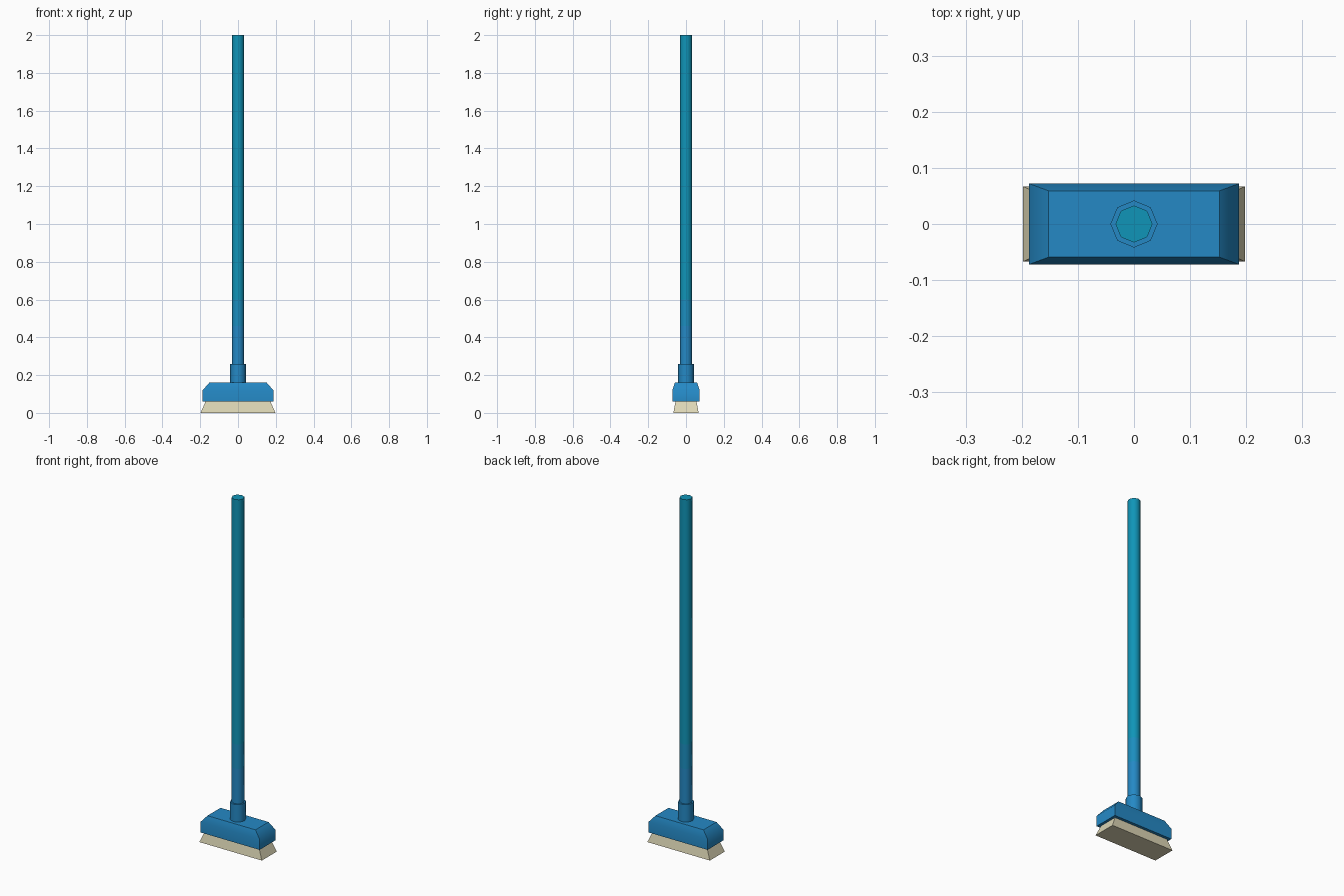
import bpy, bmesh, math

if "Cube" in bpy.data.objects:
    bpy.data.objects.remove(bpy.data.objects["Cube"])


def material(name, rgb):
    m = bpy.data.materials.new(name)
    m.diffuse_color = (*rgb, 1)
    m.use_nodes = True
    m.node_tree.nodes["Principled BSDF"].inputs["Base Color"].default_value = m.diffuse_color
    return m


BLUE = material("blue", (0.018, 0.250, 0.560))
MID = material("blue_teal", (0.011, 0.270, 0.520))
TEAL = material("teal", (0.005, 0.300, 0.480))
CREAM = material("cream_bristle", (0.73, 0.68, 0.47))


def loft(name, rings, mats, smooth=46.5):
    """Join rings of points into a closed solid; mats gives one material per band."""
    bm = bmesh.new()
    loops = [[bm.verts.new(p) for p in ring] for ring in rings]
    n = len(loops[0])
    slots = list(dict.fromkeys(mats))
    for k, mat in enumerate(mats):
        a, b = loops[k], loops[k + 1]
        for i in range(n):
            j = (i + 1) % n
            bm.faces.new((a[i], a[j], b[j], b[i])).material_index = slots.index(mat)
    bm.faces.new(loops[0][::-1]).material_index = slots.index(mats[0])
    bm.faces.new(loops[-1]).material_index = slots.index(mats[-1])
    mesh = bpy.data.meshes.new(name)
    bm.to_mesh(mesh)
    bm.free()
    for m in slots:
        mesh.materials.append(m)
    ob = bpy.data.objects.new(name, mesh)
    bpy.context.collection.objects.link(ob)
    bpy.ops.object.select_all(action='DESELECT')
    ob.select_set(True)
    bpy.context.view_layer.objects.active = ob
    bpy.ops.object.shade_smooth_by_angle(angle=math.radians(smooth))
    return ob


def rect(x, y, z):
    return [(-x, -y, z), (x, -y, z), (x, y, z), (-x, y, z)]


def octagon(r, z):
    return [(r * math.cos(i * math.pi / 4), r * math.sin(i * math.pi / 4), z) for i in range(8)]


# flared bristles
loft("bristles", [rect(0.198, 0.067, 0), rect(0.171, 0.055, 0.062)], [CREAM])

# brush head with sloped shoulders
loft("brush_head", [rect(0.187, 0.072, 0.06), rect(0.187, 0.072, 0.12), rect(0.152, 0.059, 0.16)],
     [BLUE, BLUE])

# collar that holds the handle
loft("collar", [octagon(0.042, 0.155), octagon(0.042, 0.26)], [BLUE])

# long handle, blue at the bottom blending to teal
loft("handle", [octagon(0.033, z) for z in (0.25, 0.46, 0.60, 2.0)], [BLUE, MID, TEAL])
